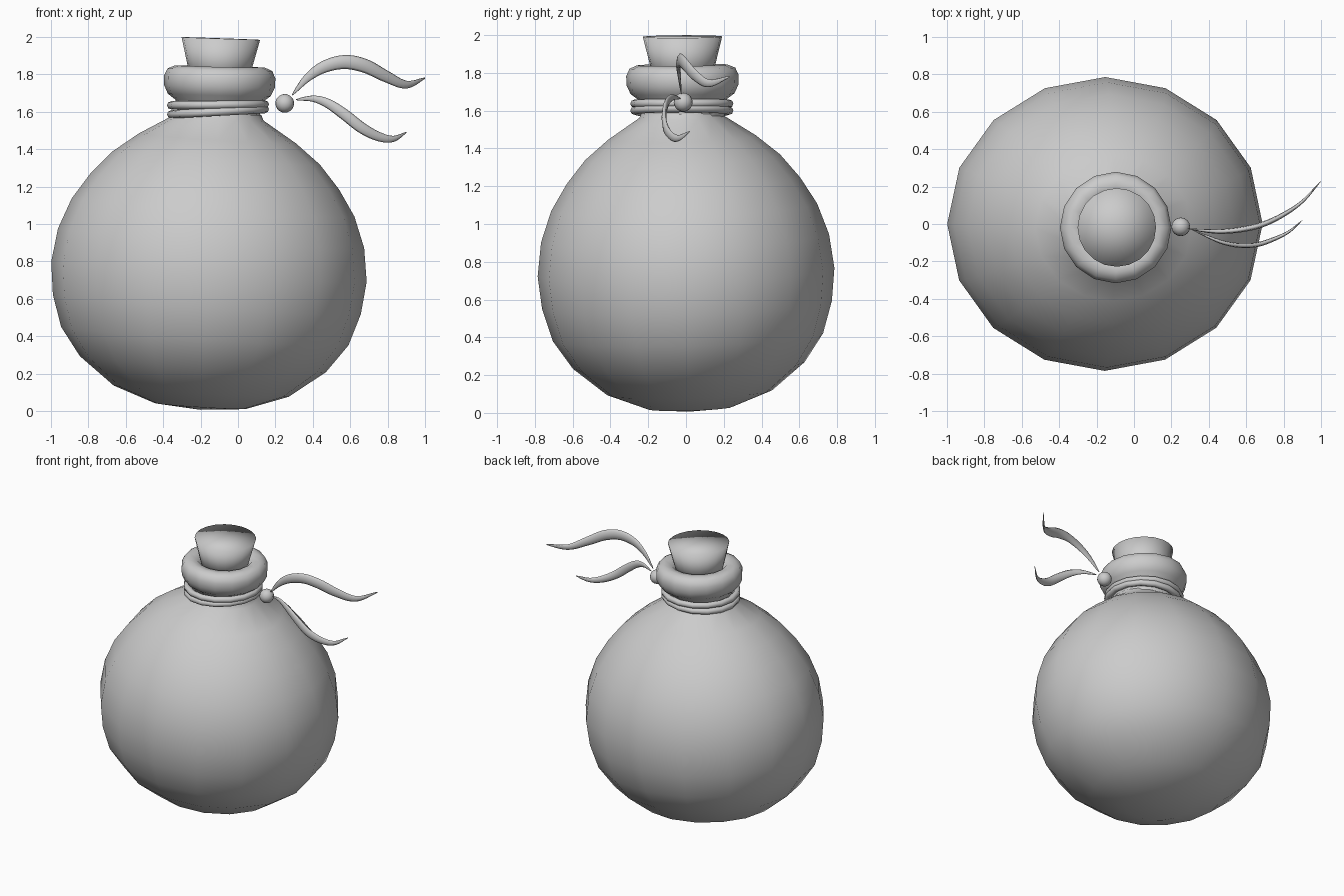
import bpy, bmesh, math
from mathutils import Vector, Matrix

if "Cube" in bpy.data.objects:
    bpy.data.objects.remove(bpy.data.objects["Cube"])

grey = bpy.data.materials.new("plain grey")
grey.use_nodes = True
grey.diffuse_color = (0.6, 0.6, 0.6, 1)
grey.node_tree.nodes["Principled BSDF"].inputs["Base Color"].default_value = (0.6, 0.6, 0.6, 1)


def finish(name, bm):
    """Turn a bmesh into a smooth-shaded grey object."""
    bmesh.ops.remove_doubles(bm, verts=bm.verts, dist=0.0005)
    bmesh.ops.recalc_face_normals(bm, faces=bm.faces)
    for f in bm.faces:
        f.smooth = True
    mesh = bpy.data.meshes.new(name)
    bm.to_mesh(mesh)
    bm.free()
    mesh.materials.append(grey)
    obj = bpy.data.objects.new(name, mesh)
    bpy.context.collection.objects.link(obj)
    return obj


def skin(bm, rings, closed=False):
    """Bridge successive rings of points with quads."""
    loops = [[bm.verts.new(p) for p in ring] for ring in rings]
    pairs = list(zip(loops, loops[1:]))
    if closed:
        pairs.append((loops[-1], loops[0]))
    for a, b in pairs:
        for i in range(len(a)):
            j = (i + 1) % len(a)
            bm.faces.new((a[i], a[j], b[j], b[i]))


def lathe(name, profile, location, tilt, sides=16, y_scale=1.0, closed=False):
    """Revolve (radius, height) pairs; heights are relative to location."""
    bm = bmesh.new()
    angles = [math.tau * i / sides for i in range(sides)]
    skin(bm, [[(r * math.cos(a), y_scale * r * math.sin(a), z - location[2])
               for a in angles] for r, z in profile], closed)
    obj = finish(name, bm)
    obj.location = location
    obj.rotation_euler = (tilt[0], tilt[1], 0)
    return obj


def ribbon(name, path, width, thickness, steps=6, sides=8):
    """Flattened tube that swells and tapers along a smooth path."""
    pts = [Vector(p) for p in path]
    pts = [2 * pts[0] - pts[1]] + pts + [2 * pts[-1] - pts[-2]]
    line = []
    for a, b, c, d in zip(pts, pts[1:], pts[2:], pts[3:]):
        for k in range(steps):
            t = k / steps
            line.append(0.5 * (2 * b + (c - a) * t + (2 * a - 5 * b + 4 * c - d) * t**2
                               + (3 * b - a - 3 * c + d) * t**3))
    line.append(pts[-2])
    rings = []
    for i, p in enumerate(line):
        tangent = (line[min(i + 1, len(line) - 1)] - line[max(i - 1, 0)]).normalized()
        side = tangent.cross(Vector((0, 0, 1))).normalized()
        up = side.cross(tangent)
        swell = 0.08 + 0.92 * math.sin(math.pi * i / (len(line) - 1)) ** 0.8
        rings.append([p + swell * (up * width * math.cos(a) + side * thickness * math.sin(a))
                      for a in (math.tau * k / sides for k in range(sides))])
    bm = bmesh.new()
    skin(bm, [[line[0]] * sides] + rings + [[line[-1]] * sides])
    finish(name, bm)


# Round flask, slightly oval and leaning
lathe("flask_body", [(0, 0.005), (0.245, 0.025), (0.47, 0.105), (0.66, 0.25), (0.77, 0.40),
                     (0.825, 0.57), (0.845, 0.745), (0.82, 0.925), (0.757, 1.09),
                     (0.665, 1.23), (0.555, 1.355), (0.42, 1.46), (0.24, 1.57), (0.225, 1.6)],
      (-0.155, 0, 0.75), (0.029, 0.064), y_scale=0.93)

# Neck with a rounded lip
lathe("neck_and_lip", [(0.22, 1.54), (0.22, 1.62), (0.235, 1.66), (0.275, 1.69), (0.296, 1.735),
                       (0.298, 1.785), (0.28, 1.825), (0.24, 1.842), (0.19, 1.835), (0.16, 1.8)],
      (-0.1, -0.018, 1.7), (0.01, 0.025))

# Stopper
lathe("cork", [(0, 1.75), (0.15, 1.75), (0.21, 1.992), (0, 1.992)],
      (-0.095, -0.018, 1.9), (0.005, 0.035), sides=20)

# Two turns of cord around the neck
for name, height, lean in (("upper_cord", 1.637, -0.01), ("lower_cord", 1.6, -0.055)):
    section = [(0.25 + 0.023 * math.cos(math.tau * k / 8), height + 0.022 * math.sin(math.tau * k / 8))
               for k in range(8)]
    lathe(name, section, (-0.107, -0.022, height), (0, lean), closed=True)

# Knot bead beside the neck
bm = bmesh.new()
bmesh.ops.create_uvsphere(bm, u_segments=16, v_segments=10, radius=0.05,
                          matrix=Matrix.Translation((0.25, -0.015, 1.645)))
finish("knot_bead", bm)

# Fluttering ribbon ends
ribbon("upper_ribbon", [(0.29, -0.025, 1.69), (0.37, -0.035, 1.78), (0.46, -0.04, 1.84),
                        (0.57, -0.03, 1.866), (0.68, -0.005, 1.845), (0.79, 0.045, 1.79),
                        (0.9, 0.12, 1.745), (1.0, 0.23, 1.78)], 0.038, 0.015)
ribbon("lower_ribbon", [(0.31, -0.03, 1.665), (0.4, -0.07, 1.67), (0.48, -0.1, 1.645),
                        (0.57, -0.115, 1.585), (0.66, -0.11, 1.515), (0.75, -0.08, 1.468),
                        (0.83, -0.04, 1.455), (0.9, 0.02, 1.49)], 0.03, 0.013)
